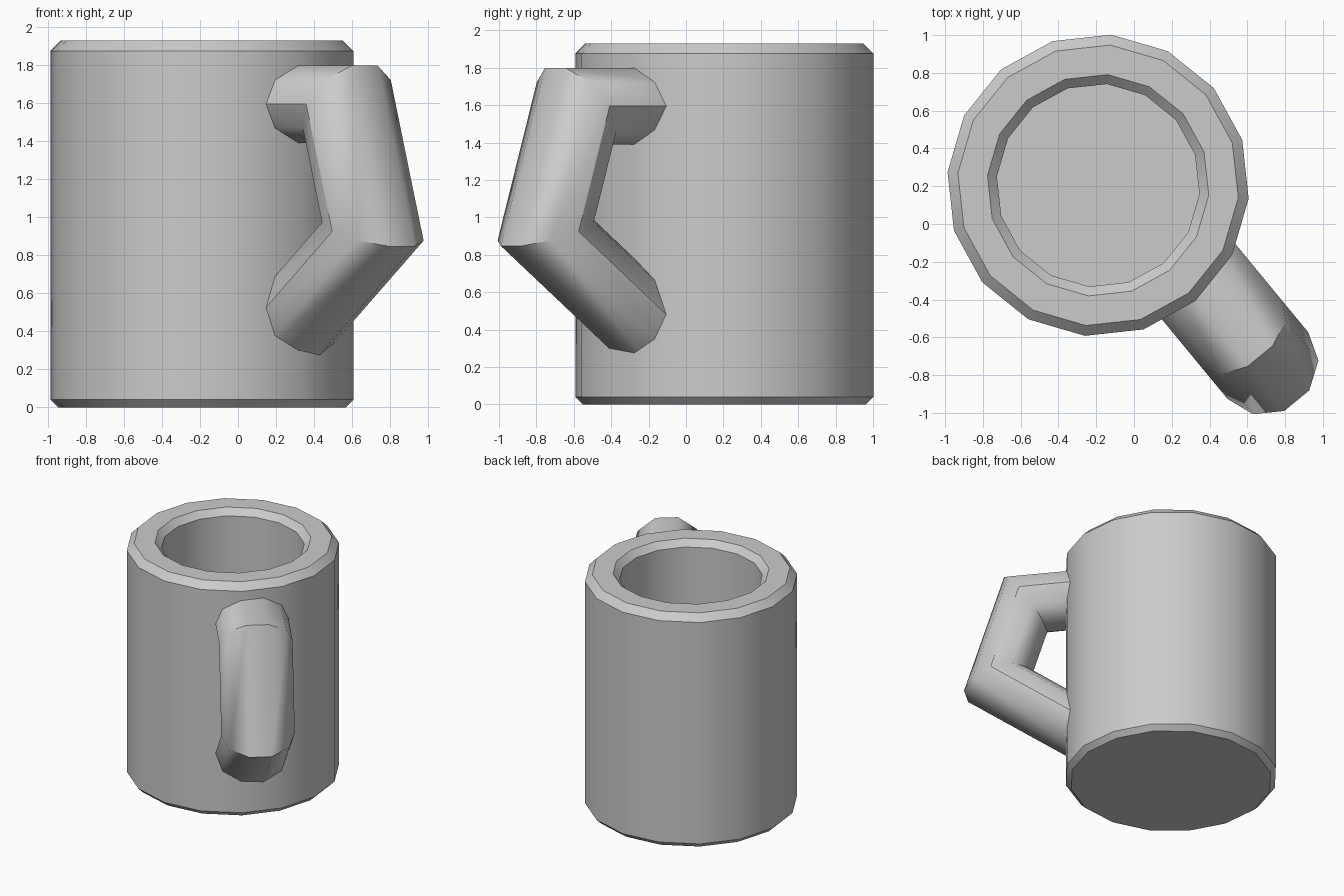
import bpy, bmesh
from math import sin, cos, radians, tau
from mathutils import Vector

if "Cube" in bpy.data.objects:
    bpy.data.objects.remove(bpy.data.objects["Cube"])


def finish(bm, name):
    bmesh.ops.recalc_face_normals(bm, faces=bm.faces)
    mesh = bpy.data.meshes.new(name)
    bm.to_mesh(mesh)
    bm.free()
    obj = bpy.data.objects.new(name, mesh)
    bpy.context.collection.objects.link(obj)
    bpy.ops.object.select_all(action='DESELECT')
    bpy.context.view_layer.objects.active = obj
    obj.select_set(True)
    bpy.ops.object.shade_smooth_by_angle(angle=radians(42))
    return obj


def loft(rings, name):
    """Skin a list of point rings and cap both ends."""
    bm = bmesh.new()
    loops = [[bm.verts.new(p) for p in ring] for ring in rings]
    n = len(loops[0])
    for a, b in zip(loops, loops[1:]):
        for i in range(n):
            j = (i + 1) % n
            bm.faces.new((a[i], a[j], b[j], b[i]))
    bm.faces.new(loops[0])
    bm.faces.new(loops[-1])
    return finish(bm, name)


# Mug body: 16-sided turned profile, chamfered base and lip, hollow inside
CENTRE = Vector((-0.19, 0.205, 0))
PROFILE = [(0.76, 0), (0.80, 0.04), (0.80, 1.875), (0.745, 1.93),
           (0.588, 1.93), (0.538, 1.88), (0.538, 0.2)]
angles = [radians(-5) + tau * i / 16 for i in range(16)]
loft([[CENTRE + Vector((r * cos(a), r * sin(a), z)) for a in angles]
      for r, z in PROFILE], "mug_body")

# Handle: flattened 10-sided tube along a bent path, mitred at the corners
OUT = Vector((cos(radians(-50.5)), sin(radians(-50.5)), 0))
SIDE = Vector((-OUT.y, OUT.x, 0))
UP = Vector((0, 0, 1))
SHIFT, HALF_WIDTH, HALF_THICK = 0.07, 0.277, 0.215
path = [Vector(p) for p in ((0.34, 1.595), (0.815, 1.595),
                            (1.03, 0.925), (0.34, 0.421))]
dirs = [(b - a).normalized() for a, b in zip(path, path[1:])]
normals = [Vector((-d.y, d.x)) for d in dirs]
mitres = [Vector((0, 1))]
for a, b in zip(normals, normals[1:]):
    m = (a + b).normalized()
    mitres.append(m / m.dot(a))
# the last ring stands upright inside the wall
mitres.append(Vector((0, 1 / normals[-1].y)))

rings = []
for p, m in zip(path, mitres):
    ring = []
    for i in range(10):
        a = tau * i / 10
        q = p + m * (HALF_THICK * sin(a))
        ring.append(OUT * q.x + UP * q.y + SIDE * (SHIFT + HALF_WIDTH * cos(a)))
    rings.append(ring)
loft(rings, "handle")
